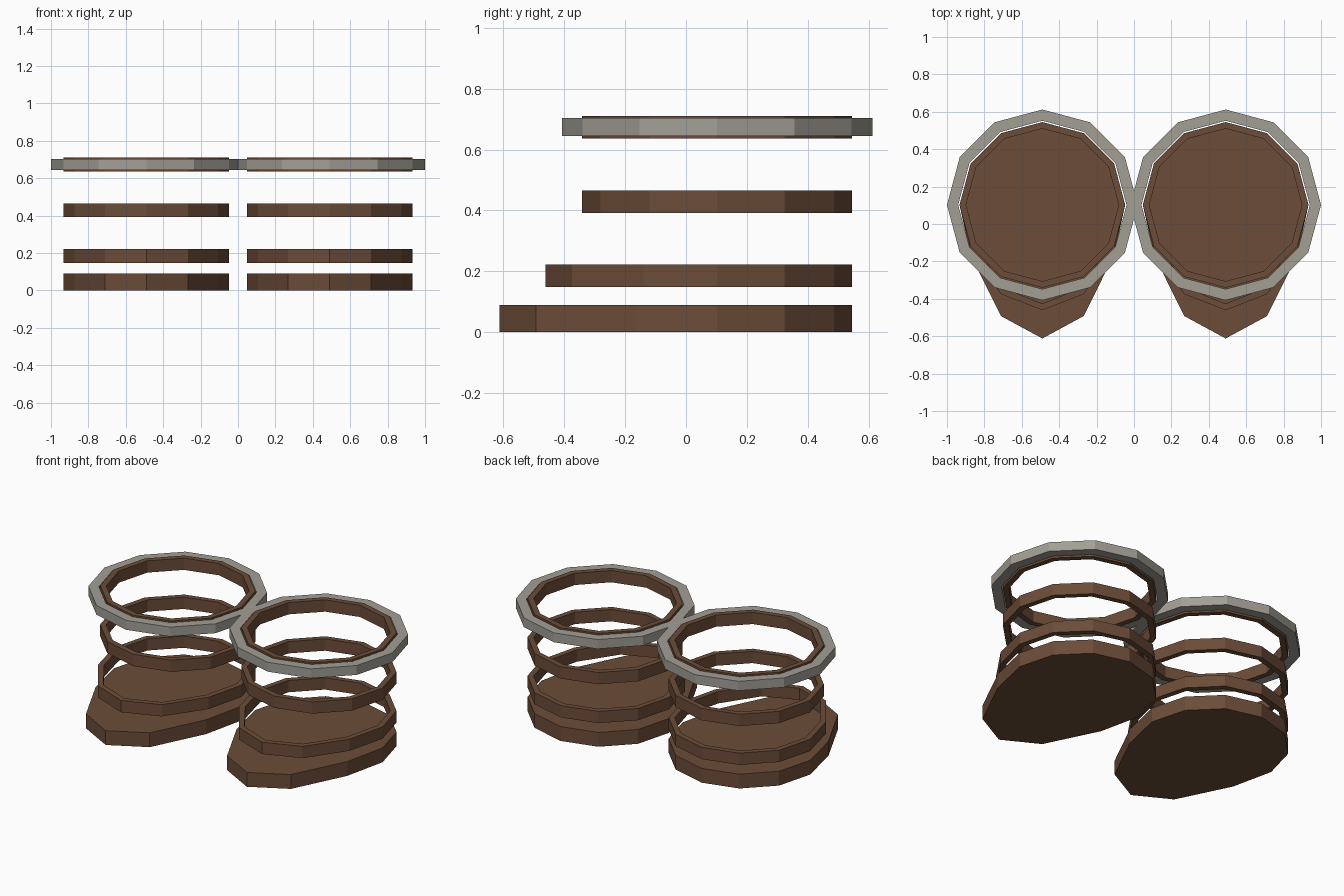
import bpy, bmesh, math

if "Cube" in bpy.data.objects:
    bpy.data.objects.remove(bpy.data.objects["Cube"])

N = 12
CX, CY = 0.49, 0.102
R, R_IN = 0.443, 0.408


def material(name, color):
    m = bpy.data.materials.new(name)
    m.diffuse_color = (*color, 1)
    m.use_nodes = True
    m.node_tree.nodes["Principled BSDF"].inputs["Base Color"].default_value = m.diffuse_color
    return m


leather = material("brown_leather", (0.15, 0.073, 0.04))
trim = material("grey_trim", (0.36, 0.345, 0.30))


def loop(bm, cx, r, z, toe):
    """12-sided ring of vertices whose front is pulled forward into a toe."""
    verts = []
    for i in range(N):
        a = 2 * math.pi * i / N
        pull = toe * max(0, (-math.sin(a) - 0.4) / 0.6)
        verts.append(bm.verts.new((cx + r * math.cos(a), CY + r * math.sin(a) - pull, z)))
    return verts


def bridge(bm, a, b):
    for i in range(N):
        j = (i + 1) % N
        bm.faces.new((a[i], a[j], b[j], b[i]))


def band(name, cx, r_out, r_in, z0, z1, toe, mat):
    """Open ring, or a solid slab when r_in is 0."""
    bm = bmesh.new()
    lo, hi = loop(bm, cx, r_out, z0, toe), loop(bm, cx, r_out, z1, toe)
    bridge(bm, lo, hi)
    if r_in:
        lo_in, hi_in = loop(bm, cx, r_in, z0, toe), loop(bm, cx, r_in, z1, toe)
        bridge(bm, hi, hi_in)
        bridge(bm, hi_in, lo_in)
        bridge(bm, lo_in, lo)
    else:
        bm.faces.new(hi)
        bm.faces.new(lo[::-1])
    bmesh.ops.recalc_face_normals(bm, faces=bm.faces)
    me = bpy.data.meshes.new(name)
    bm.to_mesh(me)
    bm.free()
    me.materials.append(mat)
    bpy.context.collection.objects.link(bpy.data.objects.new(name, me))


# A left and a right boot
for side, sx in (("left", -1), ("right", 1)):
    cx = sx * CX
    band(side + "_sole", cx, R, 0, 0.0, 0.09, 0.271, leather)
    band(side + "_foot_band", cx, R, R_IN, 0.148, 0.222, 0.12, leather)
    band(side + "_ankle_band", cx, R, R_IN, 0.392, 0.466, 0, leather)
    band(side + "_top_band", cx, R, R_IN, 0.637, 0.711, 0, leather)
    band(side + "_cuff", cx, 0.51, 0.45, 0.645, 0.704, 0, trim)
